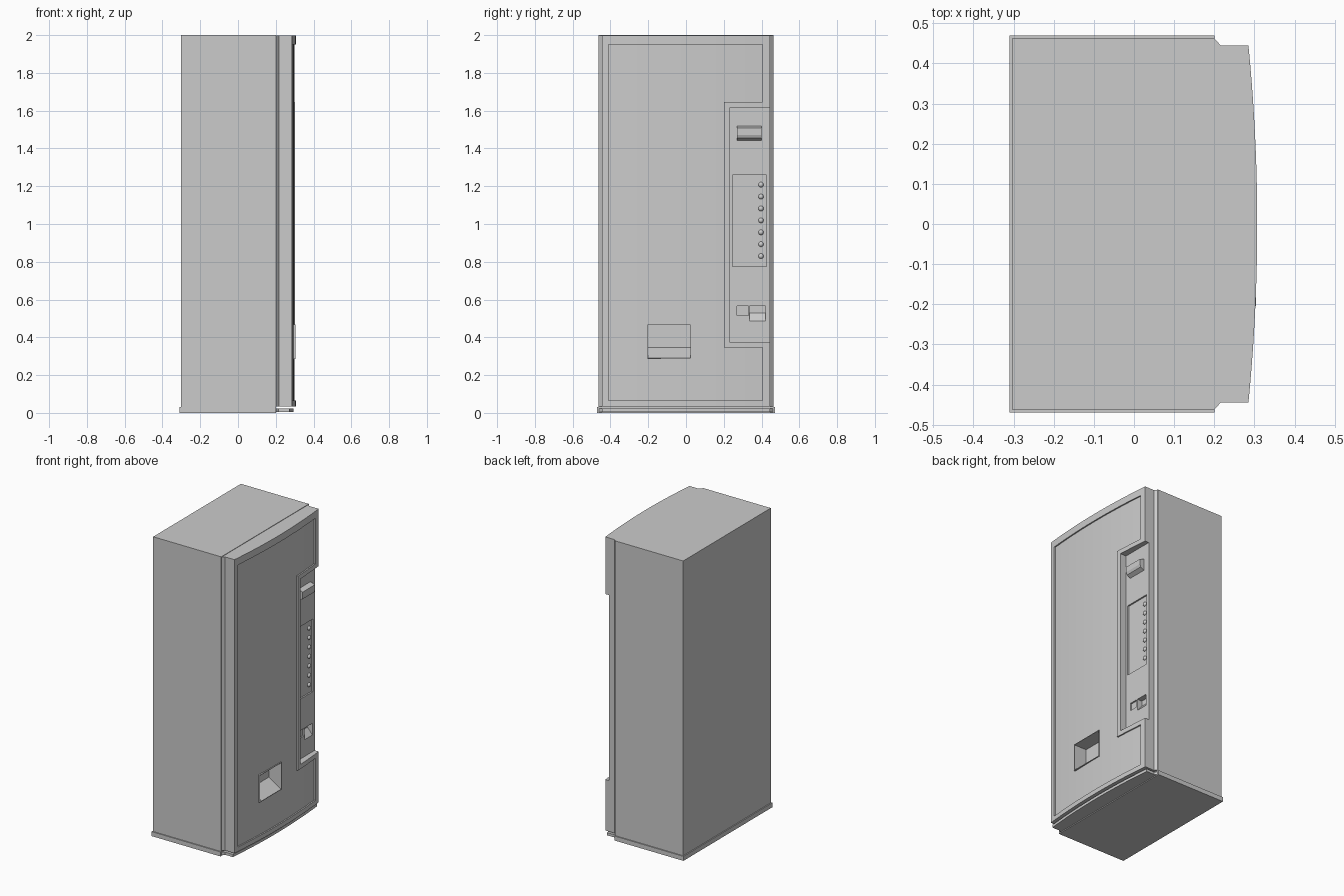
import bpy, bmesh, math
from mathutils import Vector

if "Cube" in bpy.data.objects:
    bpy.data.objects.remove(bpy.data.objects["Cube"])

AX = {'x': lambda p, t: (t, p[0], p[1]),
      'y': lambda p, t: (p[0], t, p[1]),
      'z': lambda p, t: (p[0], p[1], t)}


def prism(name, pts, a, b, axis):
    """Extrude a closed 2D outline from a to b along an axis."""
    bm = bmesh.new()
    lo = [bm.verts.new(AX[axis](p, a)) for p in pts]
    hi = [bm.verts.new(AX[axis](p, b)) for p in pts]
    n = len(pts)
    bm.faces.new(lo)
    bm.faces.new(hi)
    for i in range(n):
        j = (i + 1) % n
        bm.faces.new((lo[i], lo[j], hi[j], hi[i]))
    bmesh.ops.recalc_face_normals(bm, faces=bm.faces)
    me = bpy.data.meshes.new(name)
    bm.to_mesh(me)
    bm.free()
    ob = bpy.data.objects.new(name, me)
    bpy.context.collection.objects.link(ob)
    return ob


def box(name, x, y, z):
    return prism(name, [(x[0], y[0]), (x[1], y[0]), (x[1], y[1]), (x[0], y[1])], z[0], z[1], 'z')


def activate(ob):
    bpy.ops.object.select_all(action='DESELECT')
    ob.select_set(True)
    bpy.context.view_layer.objects.active = ob


def cut(ob, cutters):
    for c in cutters:
        c.hide_render = True
        m = ob.modifiers.new("cut", 'BOOLEAN')
        m.operation = 'DIFFERENCE'
        m.solver = 'EXACT'
        m.object = c
        activate(ob)
        bpy.ops.object.modifier_apply(modifier=m.name)


def remove(obs):
    for o in obs:
        bpy.data.objects.remove(o, do_unlink=True)


# Bowed door front
HW, EDGE, BOW, RIM = 0.445, 0.285, 0.022, 0.009
YS = [-HW + 2 * HW * i / 20 for i in range(21)]


def arc(offset):
    return [(EDGE + BOW * (1 - (y / HW) ** 2) - offset, y) for y in YS]


# Cabinet and base
box("cabinet", (-0.303, 0.2), (-0.463, 0.463), (0.03, 2.0))
box("base_plate", (-0.31, 0.2), (-0.47, 0.47), (0.0, 0.03))
kick = [(0.2, -0.46), (0.215, -HW)] + [(x - 0.012, y) for x, y in arc(0.0)] + [(0.215, HW), (0.2, 0.46)]
prism("kick_plate", kick, 0.006, 0.024, 'z')

# Door body and raised rim around its face
Z0, Z1 = 0.035, 1.997
door = prism("door", [(0.2, -0.462), (0.216, -HW)] + arc(RIM) + [(0.216, HW), (0.2, 0.462)], Z0, Z1, 'z')
rim = prism("door_rim", arc(RIM) + arc(0)[::-1], Z0, Z1, 'z')
face_cut = prism("face_cutter", [(-0.41, 0.065), (0.405, 0.065), (0.405, 0.345), (0.2, 0.345),
                                 (0.2, 1.645), (0.405, 1.645), (0.405, 1.95), (-0.41, 1.95)],
                 0.2, 0.4, 'x')

# Control bay, open to the side of the door
FLOOR = 0.256
bay_cut = box("bay_cutter", (FLOOR, 0.4), (0.23, 0.6), (0.375, 1.615))
cut(rim, [face_cut, bay_cut])

# Delivery hatch, keypad recess and coin return pockets
hatch_cut = prism("hatch_cutter", [(0.296, 0.29), (0.4, 0.29), (0.4, 0.465), (0.212, 0.465), (0.212, 0.345)],
                  -0.2, 0.025, 'y')
keypad_cut = box("keypad_cutter", (FLOOR - 0.01, 0.4), (0.245, 0.425), (0.775, 1.26))
square_cut = box("square_cutter", (FLOOR - 0.01, 0.4), (0.27, 0.33), (0.515, 0.565))
coin_cut = prism("coin_cutter", [(FLOOR, 0.487), (0.4, 0.487), (0.4, 0.565), (0.22, 0.565), (0.22, 0.53)],
                 0.336, 0.42, 'y')
cut(door, [bay_cut, hatch_cut, keypad_cut, square_cut, coin_cut])
remove([face_cut, bay_cut, hatch_cut, keypad_cut, square_cut, coin_cut])

# Thin lip around the delivery hatch
lip = box("hatch_lip", (0.285, 0.304), (-0.204, 0.029), (0.286, 0.469))
hole = box("lip_cutter", (0.2, 0.4), (-0.2, 0.025), (0.29, 0.465))
cut(lip, [hole])
remove([hole])

# Note acceptor
prism("note_acceptor", [(FLOOR - 0.002, 1.44), (0.282, 1.455), (0.289, 1.472), (0.289, 1.508), (FLOOR - 0.002, 1.52)],
      0.27, 0.40, 'y')

# Selection buttons
for i in range(7):
    bpy.ops.mesh.primitive_uv_sphere_add(segments=16, ring_count=8, radius=0.014,
                                         location=(FLOOR - 0.01, 0.397, 0.83 + i * 0.063))
    b = bpy.context.object
    b.name = f"button_{i + 1}"
    b.scale.x = 0.9
    bpy.ops.object.shade_smooth()

# Smooth the bowed faces, keep hard edges
for ob in (door, rim):
    activate(ob)
    bpy.ops.object.shade_smooth_by_angle(angle=math.radians(20))
